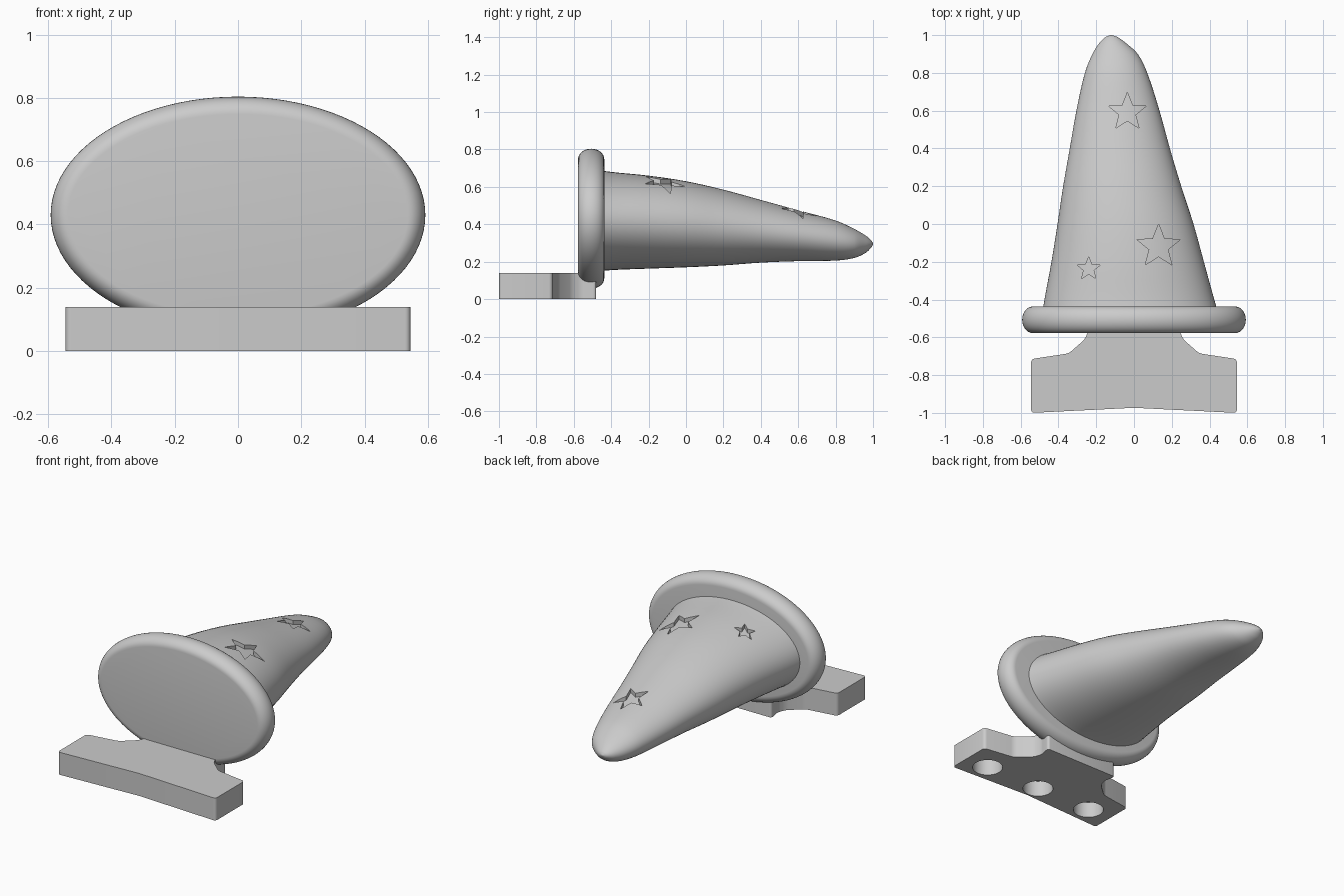
import bpy, bmesh
from math import sin, cos, pi, radians
from mathutils import Vector

cube = bpy.data.objects.get("Cube")
if cube:
    bpy.data.objects.remove(cube, do_unlink=True)

grey = bpy.data.materials.new("light_grey")
grey.use_nodes = True
grey.diffuse_color = (0.6, 0.6, 0.6, 1)
grey.node_tree.nodes["Principled BSDF"].inputs["Base Color"].default_value = (0.6, 0.6, 0.6, 1)


def make_object(name, bm):
    bmesh.ops.recalc_face_normals(bm, faces=bm.faces[:])
    mesh = bpy.data.meshes.new(name)
    bm.to_mesh(mesh)
    bm.free()
    mesh.materials.append(grey)
    obj = bpy.data.objects.new(name, mesh)
    bpy.context.collection.objects.link(obj)
    return obj


def loft(name, rings):
    """Skin a list of closed rings and cap both ends."""
    bm = bmesh.new()
    rows = [[bm.verts.new(p) for p in ring] for ring in rings]
    n = len(rows[0])
    for a, b in zip(rows, rows[1:]):
        for i in range(n):
            j = (i + 1) % n
            bm.faces.new((a[i], a[j], b[j], b[i]))
    bm.faces.new(rows[0])
    bm.faces.new(rows[-1])
    return make_object(name, bm)


def ellipse(y, cx, cz, rx, rz, n=80):
    return [(cx + rx * cos(2 * pi * i / n), y, cz + rz * sin(2 * pi * i / n)) for i in range(n)]


def prism(name, outline, z0, z1):
    return loft(name, [[(x, y, z) for x, y in outline] for z in (z0, z1)])


def subtract(obj, cutter):
    mod = obj.modifiers.new("cut", "BOOLEAN")
    mod.operation = "DIFFERENCE"
    mod.solver = "EXACT"
    mod.object = cutter
    bpy.context.view_layer.objects.active = obj
    bpy.ops.object.modifier_apply(modifier=mod.name)
    bpy.data.objects.remove(cutter, do_unlink=True)


def smooth(obj, angle):
    bpy.ops.object.select_all(action="DESELECT")
    obj.select_set(True)
    bpy.context.view_layer.objects.active = obj
    bpy.ops.object.shade_smooth_by_angle(angle=radians(angle))


# Crown of the hat: sections as y, left x, right x, bottom z, top z
sections = [Vector(s) for s in (
    (-0.50, -0.49, 0.455, 0.145, 0.695),
    (-0.40, -0.474, 0.425, 0.155, 0.68),
    (-0.20, -0.437, 0.37, 0.163, 0.66),
    (0.0, -0.405, 0.315, 0.17, 0.63),
    (0.2, -0.375, 0.25, 0.18, 0.585),
    (0.4, -0.34, 0.19, 0.195, 0.53),
    (0.6, -0.305, 0.135, 0.203, 0.475),
    (0.8, -0.26, 0.07, 0.206, 0.42),
    (0.9, -0.22, 0.02, 0.22, 0.375),
    (0.96, -0.182, -0.045, 0.247, 0.34),
    (0.99, -0.15, -0.088, 0.275, 0.315),
    (1.0, -0.125, -0.115, 0.293, 0.299))]


def crown_rings(drop=0.0, steps=4):
    """Smooth curve through the sections."""
    rings = []
    last = len(sections) - 1
    for k in range(last):
        b, c = sections[k], sections[k + 1]
        a, d = sections[max(k - 1, 0)], sections[min(k + 2, last)]
        m0 = (c - a) * ((c[0] - b[0]) / (c[0] - a[0]))
        m1 = (d - b) * ((c[0] - b[0]) / (d[0] - b[0]))
        for s in range(steps + (k == last - 1)):
            t = s / steps
            p = (b * (2 * t**3 - 3 * t**2 + 1) + m0 * (t**3 - 2 * t**2 + t)
                 + c * (3 * t**2 - 2 * t**3) + m1 * (t**3 - t**2))
            y, x0, x1, z0, z1 = p
            rings.append(ellipse(y, (x0 + x1) / 2, (z0 + z1) / 2 - drop,
                                 (x1 - x0) / 2, (z1 - z0) / 2))
    return rings


def star(cx, cy, r):
    return [(cx + q * cos(pi / 2 + i * pi / 5), cy + q * sin(pi / 2 + i * pi / 5))
            for i in range(10) for q in [r * (0.43 if i % 2 else 1)]]


def arc(cx, cy, r, start, end, n=20):
    return [(cx + r * cos(radians(start + (end - start) * i / n)),
             cy + r * sin(radians(start + (end - start) * i / n))) for i in range(n + 1)]


crown = loft("hat_crown", crown_rings())

# Engraved stars and moon, sunk to an even depth
moon = arc(-0.115, 0.21, 0.147, 105, 330) + arc(-0.07, 0.26, 0.135, 300, 130)
engravings = [star(-0.035, 0.592, 0.105), star(0.13, -0.12, 0.12),
              star(-0.24, -0.237, 0.064), moon]
for shape in engravings:
    cutter = prism("engraving_cutter", shape, 0.4, 0.9)
    subtract(cutter, loft("engraving_floor", crown_rings(drop=0.025)))
    subtract(crown, cutter)
smooth(crown, 35)

# Brim: oval disc with a rounded rim
front_y, back_y, roll = -0.577, -0.437, 0.055
rim = []
for i in range(17):
    a = pi * i / 16
    y = (front_y + back_y) / 2 - (back_y - front_y) / 2 * cos(a)
    inset = roll * (1 - sin(a))
    rim.append(ellipse(y, 0, 0.43, 0.592 - inset, 0.374 - inset, 96))
smooth(loft("hat_brim", rim), 40)

# Base plate: half outline mirrored, with slightly rounded corners
half = [(0.545, -1.0), (0.545, -0.715), (0.345, -0.685), (0.26, -0.61),
        (0.24, -0.56), (0.255, -0.48)]
outline = [(0, -0.973)] + half + [(-x, y) for x, y in reversed(half)]
base = prism("base_plate", outline, 0, 0.14)
bm = bmesh.new()
bm.from_mesh(base.data)
corners = [e for e in bm.edges
           if abs(e.verts[0].co.z - e.verts[1].co.z) > 0.1 and abs(e.verts[0].co.x) > 0.2]
bmesh.ops.bevel(bm, geom=corners, offset=0.018, segments=4, profile=0.5, affect="EDGES")
bm.to_mesh(base.data)
bm.free()

# Three round sockets in the underside
for x in (-0.385, 0, 0.385):
    subtract(base, prism("socket_cutter", arc(x, -0.875, 0.088, 0, 352.5, 47), -0.1, 0.1))
smooth(base, 30)
